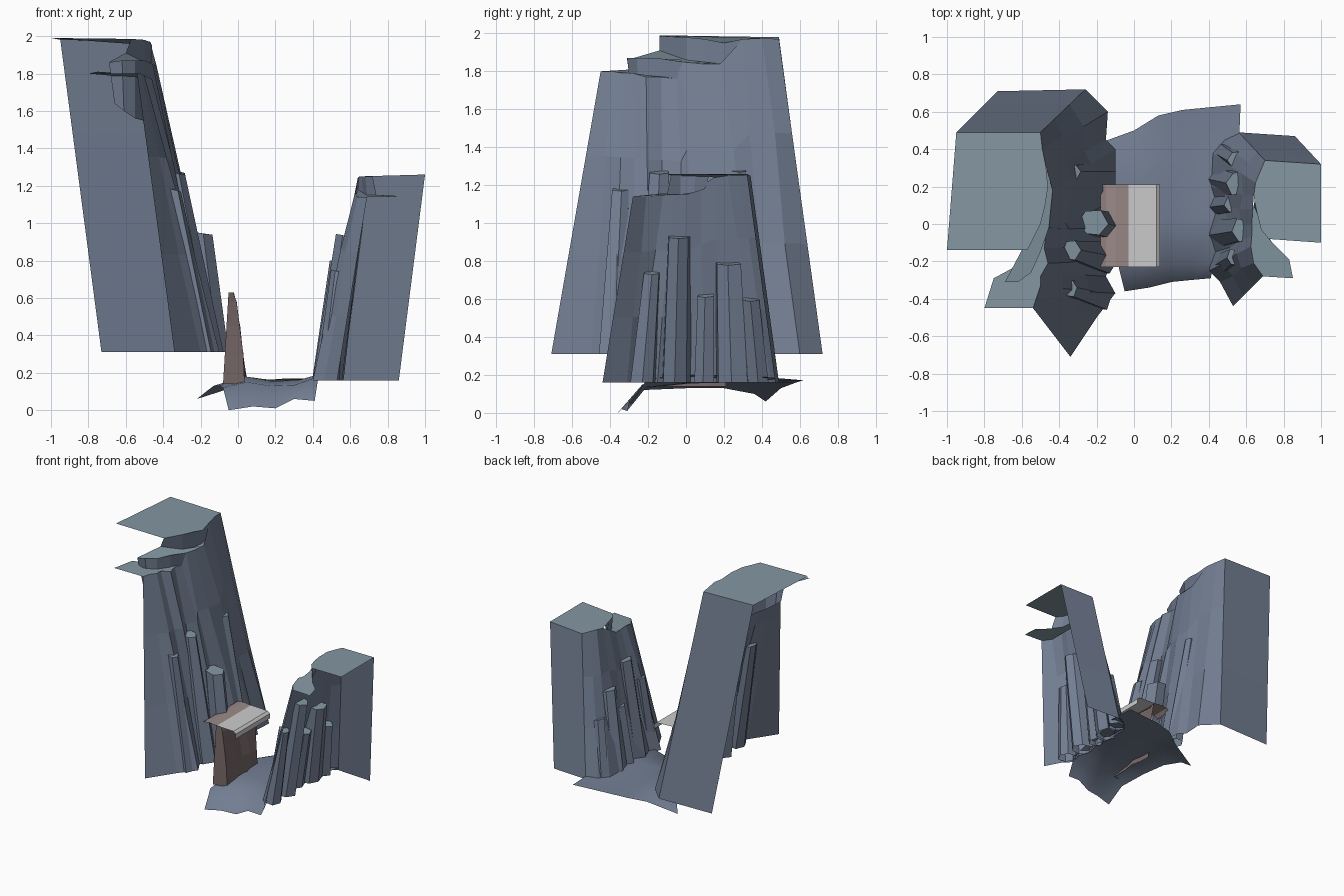
import bpy, bmesh, math, random
from mathutils import Vector

if "Cube" in bpy.data.objects:
    bpy.data.objects.remove(bpy.data.objects["Cube"])
random.seed(4)


def material(name, rgb):
    m = bpy.data.materials.new(name)
    m.diffuse_color = (*rgb, 1)
    m.use_nodes = True
    m.node_tree.nodes["Principled BSDF"].inputs["Base Color"].default_value = m.diffuse_color
    return m


ROCK = material("slate_rock", (0.17, 0.21, 0.29))
TOP = material("weathered_top", (0.23, 0.31, 0.36))
BROWN = material("brown_rock", (0.19, 0.14, 0.14))
PINK = material("pale_brown", (0.32, 0.25, 0.24))


def finish(name, bm, mats):
    me = bpy.data.meshes.new(name)
    bm.to_mesh(me)
    bm.free()
    for m in mats:
        me.materials.append(m)
    ob = bpy.data.objects.new(name, me)
    bpy.context.collection.objects.link(ob)
    return ob


def loft(bm, rows, flip=False):
    grid = [[bm.verts.new(p) for p in r] for r in rows]
    for a, b in zip(grid, grid[1:]):
        for i in range(len(a) - 1):
            f = [a[i], a[i + 1], b[i + 1], b[i]]
            bm.faces.new(f[::-1] if flip else f)
    return grid


def poly(bm, pts, mat=1):
    f = bm.faces.new([bm.verts.new(p) for p in pts])
    f.normal_update()
    if f.normal.z < 0:
        f.normal_flip()
    f.material_index = mat


def cliff(name, base_z, base, crest, ledges, skirts, flip):
    # Open shell: straight back wall, fluted inner wall, flat ledges and risers on top
    bm = bmesh.new()
    lo = [Vector((x, y, base_z)) for x, y in base]
    hi = [Vector(p) for p in crest]
    rows = [lo]
    for t in (0.35, 0.7):
        row = [a.lerp(b, t) for a, b in zip(lo, hi)]
        for v in row[2:-1]:
            v.x += random.uniform(-0.014, 0.014)
            v.y += random.uniform(-0.012, 0.012)
        rows.append(row)
    loft(bm, rows + [hi], flip)
    for pts in ledges:
        poly(bm, pts)
    for rows in skirts:
        loft(bm, rows, flip)
    return finish(name, bm, [ROCK, TOP])


def column(name, foot, head, r0, r1, n=6):
    # Leaning broken pillar with an angular, slightly tilted cap
    bm = bmesh.new()
    off = [random.uniform(0.8, 1.15) for _ in range(n)]

    def ring(c, r, tilt):
        out = []
        for i in range(n):
            a = math.tau * i / n
            out.append((c[0] + r * off[i] * math.cos(a), c[1] + r * off[i] * math.sin(a),
                        c[2] + tilt * math.cos(a)))
        return out + out[:1]
    g = loft(bm, [ring(foot, r0, 0), ring(head, r1, -0.012)])
    f = bm.faces.new(g[-1][:-1])
    f.material_index = 1
    bmesh.ops.remove_doubles(bm, verts=bm.verts, dist=1e-5)
    return finish(name, bm, [ROCK, TOP])


# Tall left cliff: plateau, riser to second ledge, overhanging block, front ledge
plateau = [(-.47, .3, 1.97), (-.46, .2, 1.95), (-.475, .1, 1.97), (-.5, 0, 1.98), (-.57, -.14, 1.985)]
inner = [(-.47, .29, 1.86), (-.465, .2, 1.84), (-.48, .1, 1.84), (-.5, 0, 1.86), (-.6, -.14, 1.91)]
outer = [(-.46, .28, 1.86), (-.435, .18, 1.84), (-.445, .08, 1.84), (-.455, -.02, 1.85),
         (-.5, -.15, 1.87), (-.55, -.26, 1.87), (-.62, -.31, 1.87), (-.69, -.31, 1.86)]
block = [(-.5, -.02, 1.54), (-.51, -.15, 1.55), (-.55, -.24, 1.56), (-.61, -.28, 1.6), (-.66, -.28, 1.64)]
front = [(-.47, -.05, 1.76), (-.48, -.13, 1.77), (-.46, -.21, 1.77), (-.5, -.28, 1.79),
         (-.5, -.33, 1.79), (-.52, -.39, 1.8), (-.54, -.45, 1.8)]
crest = [(-.95, .49, 1.98), (-.5, .49, 1.97), (-.49, .4, 1.975), plateau[0]] + outer[1:4] + front
base = [(-.73, .71), (-.26, .72), (-.14, .6), (-.15, .45), (-.1, .4), (-.1, .2), (-.16, .1),
        (-.1, 0), (-.16, -.1), (-.12, -.2), (-.15, -.28), (-.1, -.37), (-.2, -.5), (-.34, -.71)]
cliff("left_cliff", .31, base, crest, [
    crest[:3] + plateau + [(-1, -.14, 1.99)],
    outer + inner[::-1],
    front + [(-.8, -.45, 1.8), (-.75, -.29, 1.81), (-.62, -.22, 1.8), (-.52, -.05, 1.77)]],
    [[inner, plateau], [block, outer[3:]]], True)

# Short right cliff
crest = [(1, .32, 1.26), (.7, .34, 1.25), (.67, .27, 1.25), (.65, .22, 1.25), (.64, .15, 1.24),
         (.635, .08, 1.2), (.63, 0, 1.15), (.63, -.06, 1.15), (.625, -.12, 1.16),
         (.64, -.21, 1.14), (.69, -.28, 1.14)]
base = [(.86, .47), (.56, .49), (.48, .45), (.42, .38), (.41, .2), (.44, .1), (.4, -.05),
        (.43, -.15), (.4, -.25), (.46, -.31), (.53, -.44)]
rim = [(.645, .12, 1.245), (.66, .05, 1.25), (.68, -.03, 1.25), (.72, -.08, 1.25)]
foot = [(.64, .1, 1.18), (.67, .04, 1.16), (.69, -.03, 1.15), (.74, -.1, 1.15)]
cliff("right_cliff", .16, base, crest, [
    crest[:5] + rim + [(1, -.1, 1.26)],
    crest[5:] + [(.85, -.29, 1.14), (.83, -.19, 1.15)] + foot[::-1]],
    [[foot, rim]], False)

# Broken rock columns leaning on both inner walls
pillars = [
    ((-.14, -.02, .31), (-.22, 0, .95), .08, .075),
    ((-.18, -.18, .31), (-.345, -.14, 1.27), .09, .055),
    ((-.19, -.38, .31), (-.35, -.34, 1.18), .08, .05),
    ((-.17, .28, .31), (-.33, .28, 1.28), .08, .05),
    ((.48, -.06, .16), (.59, -.04, .93), .085, .07),
    ((.48, -.23, .16), (.54, -.18, .74), .075, .05),
    ((.48, .24, .16), (.56, .22, .79), .085, .07),
    ((.49, .38, .16), (.55, .34, .6), .065, .055),
    ((.46, .09, .16), (.53, .1, .62), .06, .05)]
for i, (low, head, r0, r1) in enumerate(pillars):
    column("rock_column_%d" % (i + 1), low, head, r0, r1)

# Uneven valley floor, dropping away at the front
bm = bmesh.new()
rows = [[(-.05, -.36, 0), (.08, -.34, .02), (.2, -.31, .01), (.3, -.3, .06), (.41, -.29, .05)]]
for y, x0, x1, z in ((-.24, -.08, .43, (.12, .15, .13, .135, .18)),
                     (0, -.1, .46, (.13, .18, .155, .16, .2)),
                     (.2, -.13, .5, (.13, .18, .16, .165, .2)),
                     (.36, -.17, .56, (.1, .17, .16, .165, .19))):
    rows.append([(x0 + (x1 - x0) * i / 4, y + .04 * i / 4, z[i]) for i in range(5)])
rows.append([(-.22, .42, .06), (0, .5, .13), (.13, .58, .16), (.26, .61, .17), (.57, .64, .17)])
loft(bm, rows)
floor = finish("valley_floor", bm, [ROCK])
for p in floor.data.polygons:
    p.use_smooth = True

# Brown rock pier below the slab
bm = bmesh.new()
ys = (-.19, -.13, -.06, .03, .12, .21)
rows = []
for z, x in ((.14, .045), (.3, .02), (.45, .005), (.58, -.015), (.63, -.03)):
    row = [(x + random.uniform(-.016, .01), y, z) for y in ys]
    rows.append([(-.08 + .06 * (z - .14), -.21, z)] + row)
loft(bm, rows)
finish("brown_pier", bm, [BROWN])


# Thin overhanging slab: rounded brown rear strip and pale grey front strip
def strip(name, profile, mats):
    bm = bmesh.new()
    loft(bm, [[(x, y, z) for x, z in profile] for y in (-.23, .21)])
    return finish(name, bm, mats)


strip("slab_rear", [(-.18, .615), (-.15, .638), (-.1, .645), (-.03, .638)], [PINK])
strip("slab_front", [(-.03, .638), (.12, .632), (.14, .615), (.14, .575)], [])
